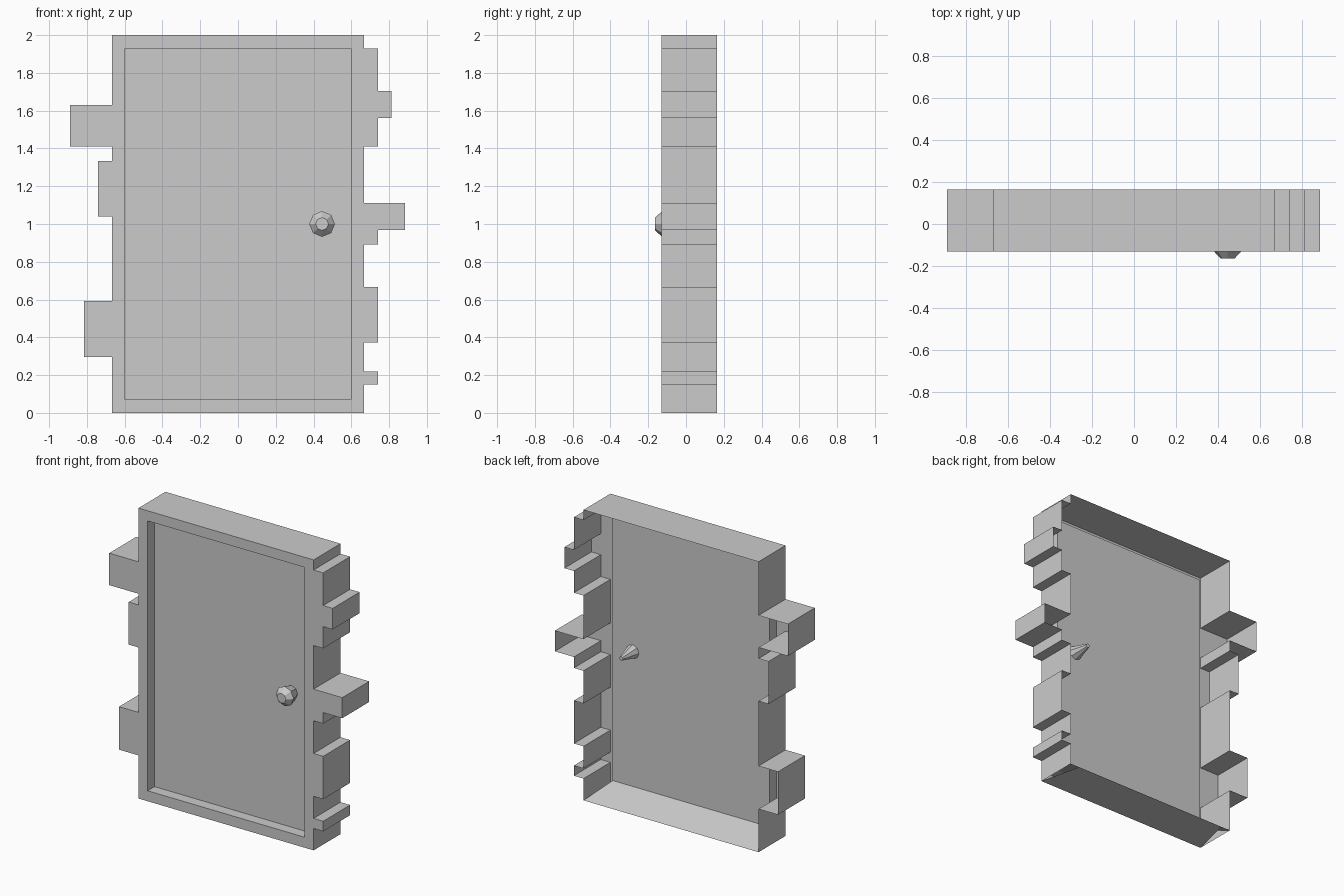
import bpy, bmesh, math

if "Cube" in bpy.data.objects:
    bpy.data.objects.remove(bpy.data.objects["Cube"])

FRONT, BACK, PANEL = -0.13, 0.163, -0.055
W = 0.667            # frame half width
IX, IZ0, IZ1 = 0.597, 0.072, 1.93   # door opening


def finish(bm, name, recalc=True):
    if recalc:
        bmesh.ops.recalc_face_normals(bm, faces=bm.faces[:])
    me = bpy.data.meshes.new(name)
    bm.to_mesh(me)
    bm.free()
    ob = bpy.data.objects.new(name, me)
    bpy.context.collection.objects.link(ob)
    return ob


# Stepped stone edges as (x, z where this step ends)
right_steps = [(W, .15), (.74, .22), (W, .372), (.74, .667), (W, .892), (.74, .968),
               (.885, 1.11), (W, 1.41), (.74, 1.56), (.812, 1.705), (.74, 1.93), (W, 2)]
left_steps = [(-W, .297), (-.815, .593), (-W, 1.04), (-.742, 1.333), (-W, 1.41),
              (-.89, 1.63), (-W, 2)]


def steps_to_points(steps):
    pts, z = [], 0
    for x, top in steps:
        pts += [(x, z), (x, top)]
        z = top
    return pts


outline = steps_to_points(right_steps) + steps_to_points(left_steps)[::-1]

# Stone surround: front face with door opening, open at the back
bm = bmesh.new()


def loop(points, y):
    vs = [bm.verts.new((x, y, z)) for x, z in points]
    es = [bm.edges.new((vs[i], vs[(i + 1) % len(vs)])) for i in range(len(vs))]
    return vs, es


opening = [(-IX, IZ0), (IX, IZ0), (IX, IZ1), (-IX, IZ1)]
outer, oe = loop(outline, FRONT)
inner, ie = loop(opening, FRONT)
bmesh.ops.triangle_fill(bm, use_beauty=True, use_dissolve=False, edges=oe + ie,
                        normal=(0, -1, 0))
# Outer walls, leaving out the ground edge
back = [bm.verts.new((x, BACK, z)) for x, z in outline]
for i in range(len(outer) - 1):
    bm.faces.new((outer[i], back[i], back[i + 1], outer[i + 1]))
# Reveal around the door
deep = [bm.verts.new((x, PANEL, z)) for x, z in opening]
for i in range(4):
    j = (i + 1) % 4
    bm.faces.new((inner[i], inner[j], deep[j], deep[i]))
# Tapered underside, sloping threshold and its corner pieces
sl = bm.verts.new((-IX, BACK, 0))
sr = bm.verts.new((IX, BACK, 0))
bm.faces.new((outer[-1], sl, sr, outer[0]))
bm.faces.new((deep[0], deep[1], sr, sl))
bm.faces.new((deep[1], back[0], sr))
bm.faces.new((deep[0], sl, back[-1]))
finish(bm, "door_surround")

# Door panel
bm = bmesh.new()
bm.faces.new([bm.verts.new((x, PANEL, z)) for x, z in opening])
finish(bm, "door_panel", recalc=False)

# Faceted knob that tapers through the door
bm = bmesh.new()
rings = []
for y, r in [(-.163, .034), (-.127, .068), (.07, .014)]:
    rings.append([bm.verts.new((.445 + r * math.sin(k * math.pi / 4), y,
                                1 + r * math.cos(k * math.pi / 4))) for k in range(8)])
for a, b in zip(rings, rings[1:]):
    for k in range(8):
        n = (k + 1) % 8
        bm.faces.new((a[k], a[n], b[n], b[k]))
bm.faces.new(rings[0])
bm.faces.new(rings[-1])
finish(bm, "door_knob")
